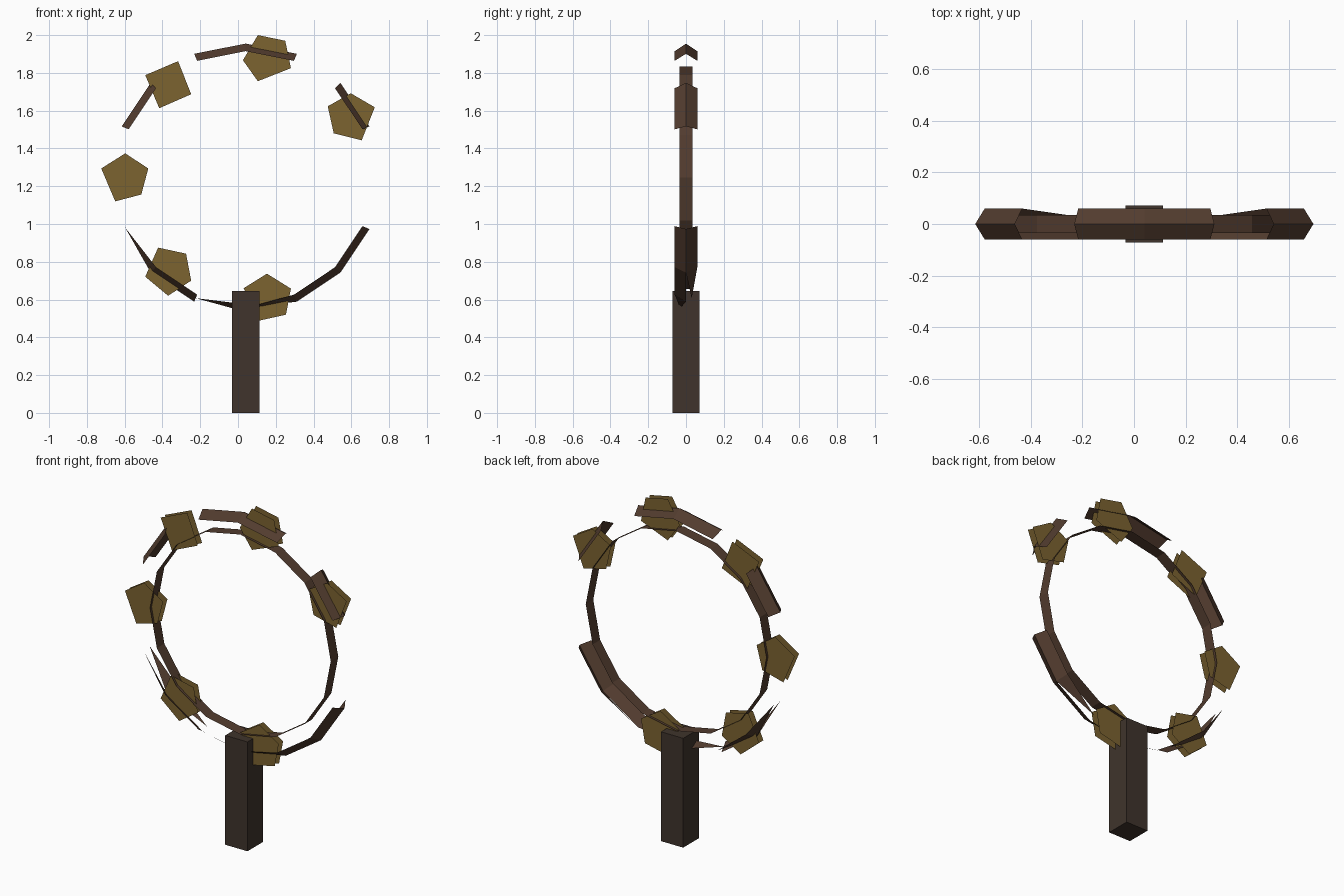
import bpy, bmesh
from math import sin, cos, radians

if "Cube" in bpy.data.objects:
    bpy.data.objects.remove(bpy.data.objects["Cube"])

CX, CZ, STEP = 0.04, 1.245, 22.5


def material(name, rgb):
    m = bpy.data.materials.new(name)
    m.diffuse_color = (*rgb, 1)
    m.use_nodes = True
    m.node_tree.nodes["Principled BSDF"].inputs["Base Color"].default_value = m.diffuse_color
    return m


def make(name, faces, mat):
    """Build a flat-faced mesh from a list of faces given as points."""
    bm = bmesh.new()
    for pts in faces:
        bm.faces.new([bm.verts.new(p) for p in pts])
    bmesh.ops.remove_doubles(bm, verts=bm.verts, dist=0.0005)
    me = bpy.data.meshes.new(name)
    bm.to_mesh(me)
    bm.free()
    me.materials.append(mat)
    ob = bpy.data.objects.new(name, me)
    bpy.context.collection.objects.link(ob)
    return ob


def polar(i, r, y):
    """Point on the ring at step i, clockwise from the top."""
    a = radians(i * STEP)
    return (CX + r * sin(a), y, CZ + r * cos(a))


wood = material("wood", (0.085, 0.045, 0.028))
dark = material("dark_wood", (0.05, 0.034, 0.025))
brass = material("old_brass", (0.20, 0.125, 0.03))

# Post
bpy.ops.mesh.primitive_cube_add(size=1, location=(CX, 0, 0.3225))
post = bpy.context.object
post.name = "post"
post.scale = (0.145, 0.145, 0.645)
post.data.materials.append(dark)

# Inner hoop: a thin 16-sided band
R = 0.59
make("inner_hoop", [[polar(i, R, -0.035), polar(i, R, 0.035),
                     polar(i + 1, R, 0.035), polar(i + 1, R, -0.035)]
                    for i in range(16)], wood)


# Outer rim: broken ridged band, some ends splintered to a point
def rim_face(i, side, tip=None):
    def edge(k):
        if k == tip:
            return [polar(k, 0.69, side * 0.03)]
        return [polar(k, 0.71, 0), polar(k, 0.67, side * 0.06)]
    pts = edge(i) + edge(i + 1)[::-1]
    return pts if side > 0 else pts[::-1]


pieces = {
    "rim_top": [(i, s, None) for i in (-1, 0) for s in (-1, 1)],
    "rim_right": [(2, -1, None), (2, 1, None)],
    "rim_left": [(-3, -1, None), (-3, 1, None)],
    "rim_lower_right": [(5, -1, None), (5, 1, None), (6, -1, None), (6, 1, 7), (7, -1, 8)],
    "rim_bottom": [(8, -1, 9)],
    "rim_lower_left": [(9, -1, None), (9, 1, 9), (10, -1, 11), (10, 1, 11)],
}
for name, parts in pieces.items():
    make(name, [rim_face(*p) for p in parts], wood)

# Plates: paired thin sheets, front and back
outlines = [
    [(0.105, 2.0), (0.25, 1.97), (0.28, 1.825), (0.105, 1.756), (0.026, 1.867)],
    [(0.597, 1.692), (0.724, 1.618), (0.655, 1.443), (0.507, 1.48), (0.475, 1.623)],
    [(-0.491, 1.788), (-0.317, 1.862), (-0.248, 1.687), (-0.417, 1.613)],
    [(-0.597, 1.374), (-0.475, 1.294), (-0.512, 1.156), (-0.65, 1.12), (-0.724, 1.294)],
    [(-0.423, 0.875), (-0.275, 0.843), (-0.248, 0.70), (-0.37, 0.62), (-0.491, 0.721)],
    [(0.153, 0.737), (0.28, 0.658), (0.254, 0.52), (0.11, 0.488), (0.03, 0.66)],
]
for n, o in enumerate(outlines):
    make(f"plate_{n + 1}", [[(x, -0.02, z) for x, z in reversed(o)],
                            [(x, 0.02, z) for x, z in o]], brass)
